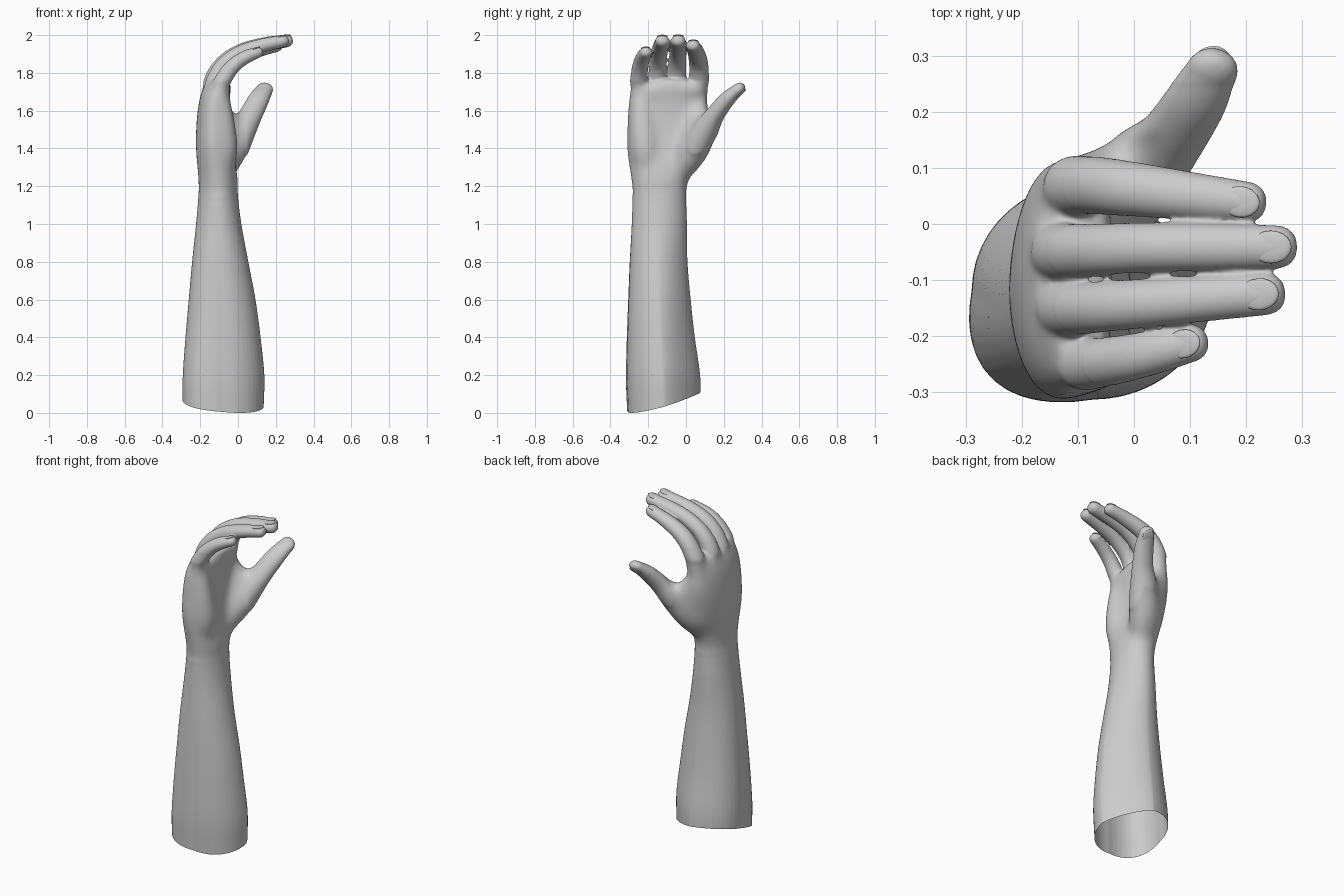
import bpy, bmesh, math
from mathutils import Vector, Matrix

if "Cube" in bpy.data.objects:
    bpy.data.objects.remove(bpy.data.objects["Cube"])


def spline(rows, steps):
    """Catmull-Rom interpolation of equally long rows of numbers."""
    out = []
    n = len(rows)
    for i in range(n - 1):
        p0, p1, p2, p3 = (rows[max(0, min(n - 1, i + k))] for k in (-1, 0, 1, 2))
        for s in range(steps):
            t = s / steps
            out.append([0.5 * (2 * b + (c - a) * t + (2 * a - 5 * b + 4 * c - d) * t * t
                               + (3 * b - a - 3 * c + d) * t ** 3)
                        for a, b, c, d in zip(p0, p1, p2, p3)])
    out.append(list(rows[-1]))
    return out


def loft(bm, rings):
    """Skin closed rings of points and cap both ends."""
    vs = [[bm.verts.new(p) for p in r] for r in rings]
    n = len(vs[0])
    for a, b in zip(vs, vs[1:]):
        for i in range(n):
            j = (i + 1) % n
            bm.faces.new((a[i], a[j], b[j], b[i]))
    bm.faces.new(vs[0][::-1])
    bm.faces.new(vs[-1])


def add_digit(bm, rows, hint, flat):
    """Round-ended tube through (x, y, z, radius); returns the tip frame."""
    pts = spline(rows, 6)
    rings, n, last = [], 28, len(pts) - 1
    for i in range(last + 7):
        j = min(i, last)
        p = pts[j]
        t = (Vector(pts[min(j + 1, last)][:3]) - Vector(pts[max(j - 1, 0)][:3])).normalized()
        side = (hint - t * hint.dot(t)).normalized()
        up = t.cross(side)
        a = (i - j) / 6.3 * math.pi / 2
        f = 1 + (flat - 1) * j / last
        c = Vector(p[:3]) + t * p[3] * math.sin(a)
        r = p[3] * math.cos(a) ** 0.8
        rings.append([c + side * r * math.cos(b) + up * r * f * math.sin(b)
                      for b in (2 * math.pi * k / n for k in range(n))])
    loft(bm, rings)
    return Vector(p[:3]), t, side, up, p[3], flat


def limb_ring(z, x0, x1, y0, y1, n=48):
    """Oval section, pushed towards -x -y on the diagonal near the elbow."""
    ring = []
    for k in range(n):
        a = 2 * math.pi * k / n
        d = 0.024 * max(0, math.sin(2 * a)) * max(0, min(1, 1.15 - z))
        ring.append(((x0 + x1) / 2 + (x1 - x0) / 2 * math.cos(a) - d,
                     (y0 + y1) / 2 + (y1 - y0) / 2 * math.sin(a) - d, z))
    return ring


bm = bmesh.new()

# Forearm, wrist and palm: z, x min, x max, y min, y max
sections = [
    (-0.15, -0.283, 0.13, -0.298, 0.075), (0.05, -0.288, 0.137, -0.308, 0.078),
    (0.2, -0.288, 0.14, -0.313, 0.075), (0.4, -0.275, 0.12, -0.31, 0.047),
    (0.6, -0.259, 0.093, -0.304, 0.025), (0.8, -0.242, 0.055, -0.297, 0.008),
    (1.0, -0.222, 0.018, -0.287, 0.005), (1.15, -0.21, 0.0, -0.284, 0.002),
    (1.25, -0.212, 0.0, -0.296, 0.022), (1.4, -0.224, -0.03, -0.318, 0.075),
    (1.55, -0.22, -0.045, -0.315, 0.115), (1.66, -0.205, -0.045, -0.308, 0.118),
    (1.72, -0.185, -0.05, -0.288, 0.10), (1.765, -0.15, -0.075, -0.25, 0.06)]
loft(bm, [limb_ring(*s) for s in spline(sections, 5)])

# Fingers and thumb: path points with radius, side direction, flatness
X, Y = Vector((1, 0, 0)), Vector((0, 1, 0))
digits = {
    "index": ([(-.12, .058, 1.58, .05), (-.115, .066, 1.72, .056), (-.075, .069, 1.81, .052),
               (-.01, .063, 1.873, .049), (.1, .050, 1.918, .043), (.199, .039, 1.942, .037)], Y, .88),
    "middle": ([(-.145, -.05, 1.58, .05), (-.135, -.05, 1.74, .053), (-.082, -.047, 1.843, .047),
                (.01, -.042, 1.91, .0445), (.13, -.041, 1.948, .0425), (.252, -.041, 1.968, .039)], Y, .88),
    "ring": ([(-.14, -.15, 1.58, .05), (-.128, -.151, 1.73, .052), (-.077, -.149, 1.836, .046),
              (.01, -.142, 1.903, .044), (.12, -.133, 1.942, .0415), (.232, -.125, 1.967, .038)], Y, .88),
    "little": ([(-.11, -.25, 1.58, .048), (-.102, -.25, 1.7, .051), (-.067, -.248, 1.783, .046),
                (-.013, -.239, 1.847, .042), (.045, -.226, 1.885, .039), (.099, -.213, 1.906, .034)], Y, .88),
    "thumb": ([(-.09, -.05, 1.26, .065), (-.04, .035, 1.38, .088), (.02, .105, 1.5, .078),
               (.068, .155, 1.58, .063), (.11, .218, 1.66, .057), (.138, .271, 1.708, .047)], X, .68)}
tips = {name: add_digit(bm, *d) for name, d in digits.items()}

# Fleshy heel below the little finger, web between thumb and index, finger pads
add_digit(bm, [(-.105, -.2, 1.24, .06), (-.08, -.215, 1.38, .082),
               (-.083, -.23, 1.52, .073), (-.09, -.24, 1.64, .057)], Y, 1.0)
add_digit(bm, [(-.095, -.04, 1.28, .07), (-.085, .01, 1.38, .09),
               (-.08, .05, 1.5, .077), (-.095, .065, 1.6, .057)], Y, 1.0)
add_digit(bm, [(0, .1, 1.46, .055), (-.03, .09, 1.52, .055), (-.08, .07, 1.58, .055)], Y, 1.0)
add_digit(bm, [(-.085, -.235, 1.685, .047), (-.083, -.1, 1.72, .05), (-.083, .05, 1.71, .048)],
          Vector((0, 0, 1)), 1.0)

bmesh.ops.recalc_face_normals(bm, faces=bm.faces)
me = bpy.data.meshes.new("parts")
bm.to_mesh(me)
bm.free()
arm = bpy.data.objects.new("hand_and_forearm", me)
bpy.context.collection.objects.link(arm)

# Fuse into one skin and soften the joins
m = arm.modifiers.new("fuse", 'REMESH')
m.mode = 'VOXEL'
m.voxel_size = 0.0052
m = arm.modifiers.new("soften", 'SMOOTH')
m.factor = 0.5
m.iterations = 8
dg = bpy.context.evaluated_depsgraph_get()
skin = bpy.data.meshes.new_from_object(arm.evaluated_get(dg))
arm.modifiers.clear()
arm.data = skin

bm = bmesh.new()
bm.from_mesh(skin)


def soften(count, test):
    verts = [v for v in bm.verts if test(v.co)]
    for i in range(count):
        bmesh.ops.smooth_vert(bm, verts=verts, factor=0.5,
                              use_axis_x=True, use_axis_y=True, use_axis_z=True)


# Blend the palm muscles together, then the finger roots
soften(190, lambda p: 1.15 < p.z < 1.75 and p.x < 0.05 and p.y < 0.16)
soften(14, lambda p: 1.1 < p.z < 1.82 and p.y < 0.25)

# Slanted open cut at the elbow end
bmesh.ops.bisect_plane(bm, geom=bm.verts[:] + bm.edges[:] + bm.faces[:],
                       plane_co=(-.02, -.3, 0), plane_no=(.11, -.27, 1), clear_inner=True)
low = min(v.co.z for v in bm.verts)
bmesh.ops.translate(bm, verts=bm.verts, vec=(0, 0, -low))
for f in bm.faces:
    f.smooth = True
bm.to_mesh(skin)
bm.free()

# Nails: thin ovals sunk into the digit tips
for name, (c, t, side, up, r, flat) in tips.items():
    bm = bmesh.new()
    bmesh.ops.create_uvsphere(bm, u_segments=20, v_segments=10, radius=1)
    pos = c + up * r * flat * 0.8 - t * r * 0.1 - Vector((0, 0, low))
    rot = Matrix((side, t, up)).transposed().to_4x4()
    bm.transform(Matrix.Translation(pos) @ rot @ Matrix.Diagonal((r * .75, r * .95, r * .16, 1)))
    for f in bm.faces:
        f.smooth = True
    nm = bpy.data.meshes.new(name + "_nail")
    bm.to_mesh(nm)
    bm.free()
    bpy.context.collection.objects.link(bpy.data.objects.new(name + "_nail", nm))
